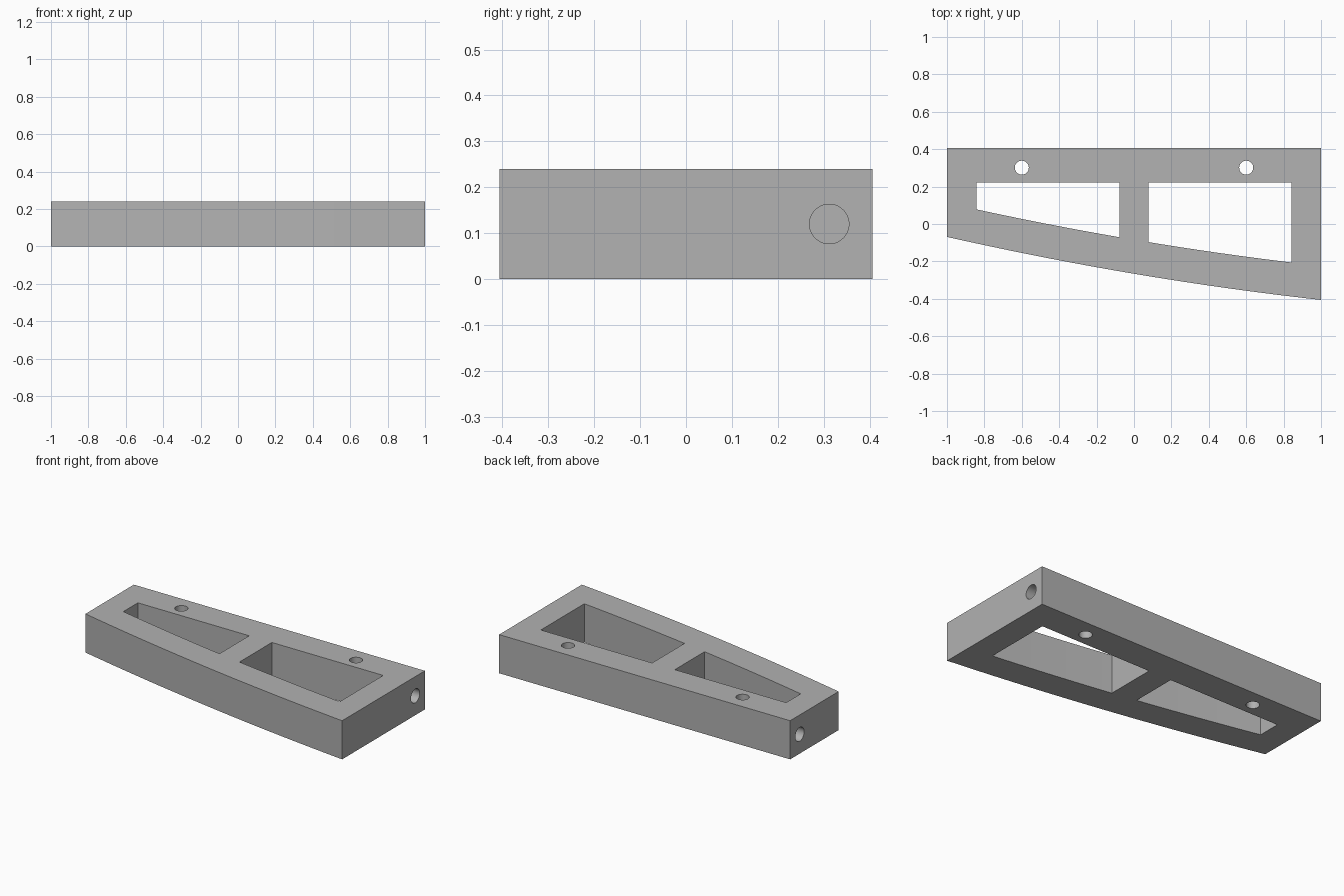
import bpy, bmesh, math
from mathutils import Matrix

if "Cube" in bpy.data.objects:
    bpy.data.objects.remove(bpy.data.objects["Cube"])

HEIGHT, BACK, HALF = 0.24, 0.406, 1.0
STEPS = 24

grey = bpy.data.materials.new("mid grey")
grey.diffuse_color = (0.445, 0.445, 0.445, 1)
grey.use_nodes = True
grey.node_tree.nodes["Principled BSDF"].inputs["Base Color"].default_value = grey.diffuse_color


def front_edge(x):
    """Gently bowed front edge."""
    return -0.266 - 0.1685 * x + 0.0285 * x * x


def make_object(name, bm):
    bmesh.ops.recalc_face_normals(bm, faces=bm.faces)
    mesh = bpy.data.meshes.new(name)
    bm.to_mesh(mesh)
    bm.free()
    mesh.materials.append(grey)
    obj = bpy.data.objects.new(name, mesh)
    bpy.context.collection.objects.link(obj)
    return obj


def bowed_slab(name, x0, x1, back, inset, z0, z1):
    """Slab with three straight sides and the bowed front side."""
    bm = bmesh.new()
    xs = [x0 + (x1 - x0) * i / STEPS for i in range(STEPS + 1)]
    outline = [(x, front_edge(x) + inset) for x in xs] + [(x1, back), (x0, back)]
    face = bm.faces.new([bm.verts.new((x, y, z0)) for x, y in outline])
    ext = bmesh.ops.extrude_face_region(bm, geom=[face])
    top = [v for v in ext["geom"] if isinstance(v, bmesh.types.BMVert)]
    bmesh.ops.translate(bm, verts=top, vec=(0, 0, z1 - z0))
    return make_object(name, bm)


def cylinder(name, centre, radius, depth, turn=Matrix()):
    bm = bmesh.new()
    bmesh.ops.create_cone(bm, cap_ends=True, segments=40, radius1=radius,
                          radius2=radius, depth=depth,
                          matrix=Matrix.Translation(centre) @ turn)
    return make_object(name, bm)


# Main frame body
frame = bowed_slab("frame", -HALF, HALF, BACK, 0, 0, HEIGHT)

# Two window openings, either side of the middle rib
cutters = [
    bowed_slab("left_window_cutter", -0.843, -0.078, 0.221, 0.182, -0.1, HEIGHT + 0.1),
    bowed_slab("right_window_cutter", 0.078, 0.843, 0.221, 0.182, -0.1, HEIGHT + 0.1),
]

# Upright through holes in the back rail, and blind holes in both ends
sideways = Matrix.Rotation(math.pi / 2, 4, "Y")
for side in (-1, 1):
    cutters.append(cylinder("rail_hole_cutter", (side * 0.6, 0.301, HEIGHT / 2),
                            0.0375, HEIGHT + 0.2))
    cutters.append(cylinder("end_hole_cutter", (side * HALF, 0.312, HEIGHT / 2),
                            0.043, 0.5, sideways))

bpy.context.view_layer.objects.active = frame
frame.select_set(True)
for cutter in cutters:
    mod = frame.modifiers.new("cut", "BOOLEAN")
    mod.operation = "DIFFERENCE"
    mod.solver = "EXACT"
    mod.object = cutter
    bpy.ops.object.modifier_apply(modifier=mod.name)
for cutter in cutters:
    bpy.data.objects.remove(cutter)

# Smooth hole walls and bowed sides, crisp corners
bpy.ops.object.shade_smooth_by_angle(angle=math.radians(30))
